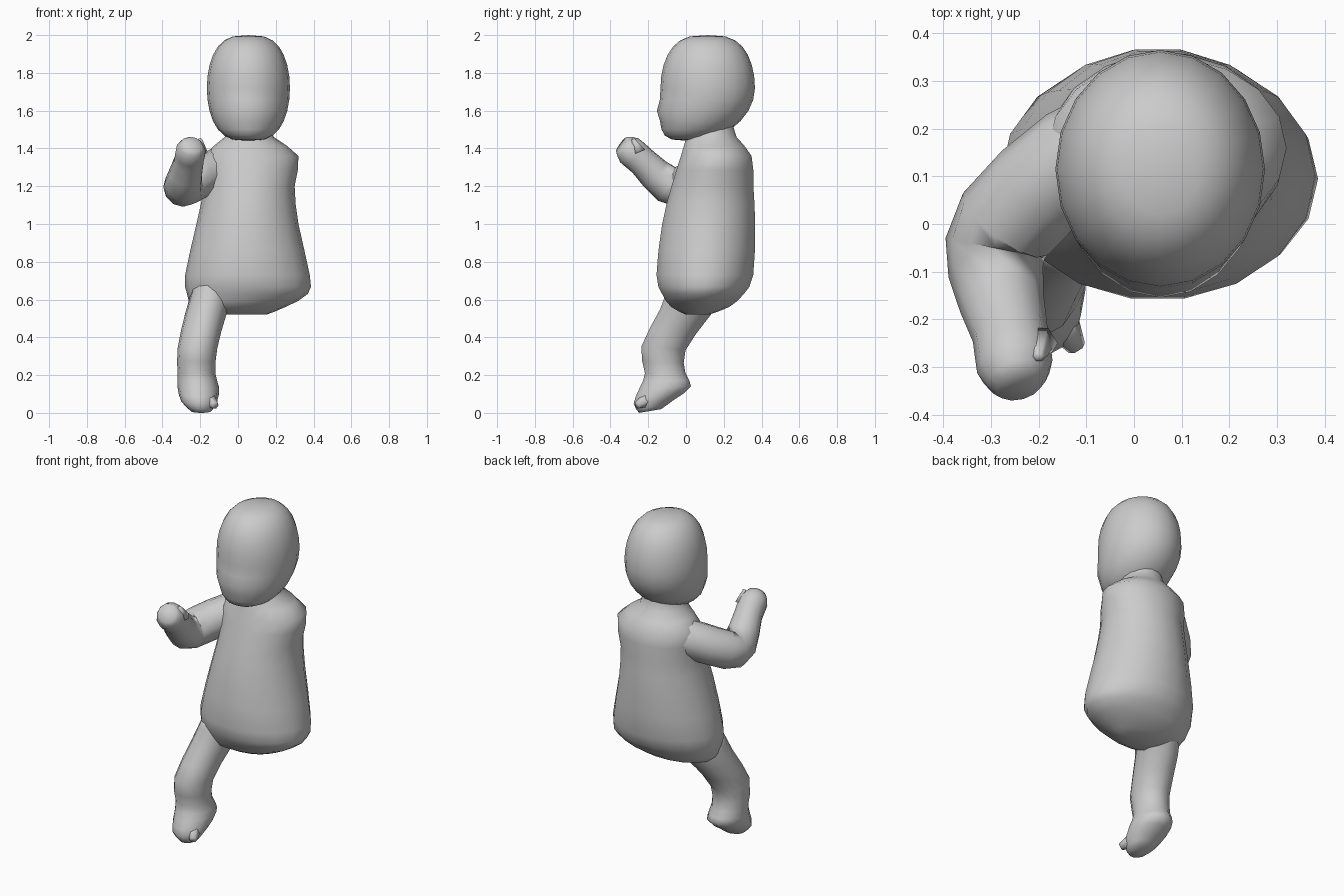
import bpy, bmesh, math
from mathutils import Vector

cube = bpy.data.objects.get("Cube")
if cube:
    bpy.data.objects.remove(cube, do_unlink=True)

clay = bpy.data.materials.new("clay_grey")
clay.use_nodes = True
grey = (0.6, 0.6, 0.6, 1)
clay.diffuse_color = grey
clay.node_tree.nodes["Principled BSDF"].inputs["Base Color"].default_value = grey


def finish(name, bm):
    """Turn a bmesh into a smooth shaded clay object."""
    bmesh.ops.recalc_face_normals(bm, faces=bm.faces)
    for face in bm.faces:
        face.smooth = True
    mesh = bpy.data.meshes.new(name)
    bm.to_mesh(mesh)
    bm.free()
    mesh.materials.append(clay)
    part = bpy.data.objects.new(name, mesh)
    bpy.context.collection.objects.link(part)


def refine(rows):
    """Insert a curved halfway row between each pair of neighbouring rows."""
    result = [rows[0]]
    for i in range(len(rows) - 1):
        before, after = rows[max(i - 1, 0)], rows[min(i + 2, len(rows) - 1)]
        halfway = [(9 * (b + c) - a - d) / 16
                   for a, b, c, d in zip(before, rows[i], rows[i + 1], after)]
        result += [halfway, rows[i + 1]]
    return result


def loft(name, rings, sides):
    """Skin ellipses given as centre and two half axes, closing both ends."""
    bm = bmesh.new()
    angles = [math.tau * i / sides for i in range(sides)]
    loops = [[bm.verts.new(centre + u * math.cos(a) + v * math.sin(a)) for a in angles]
             for centre, u, v in rings]
    for low, high in zip(loops, loops[1:]):
        for i in range(sides):
            bm.faces.new((low[i - 1], low[i], high[i], high[i - 1]))
    for loop, ring in ((loops[0], rings[0]), (loops[-1], rings[-1])):
        tip = bm.verts.new(ring[0])
        for i in range(sides):
            bm.faces.new((loop[i - 1], loop[i], tip))
    finish(name, bm)


def section(left, right, front_y, front_z, back_y, back_z):
    """Ellipse between two side limits, tilted from a front to a back point."""
    front, back = Vector((0, front_y, front_z)), Vector((0, back_y, back_z))
    middle = Vector(((left + right) / 2, 0, 0))
    half_width = Vector(((right - left) / 2, 0, 0))
    return (front + back) / 2 + middle, half_width, (back - front) / 2


def tube(name, stations, sides):
    """Round limb through stations of x, y, z and radius."""
    points = [Vector(s[:3]) for s in stations]
    rings = []
    for i, point in enumerate(points):
        ahead, behind = points[min(i + 1, len(points) - 1)], points[max(i - 1, 0)]
        direction = (ahead - behind).normalized()
        side = direction.cross(Vector((0, 0, 1))).normalized()
        radius = stations[i][3]
        rings.append((point, side * radius, side.cross(direction) * radius))
    loft(name, rings, sides)


# Torso with a wide seat and sloping shoulders: height, side limits, front, back
torso = (
    (0.52, -0.14, 0.15, 0, 0.12),
    (0.56, -0.24, 0.25, -0.08, 0.23),
    (0.63, -0.27, 0.37, -0.13, 0.31),
    (0.73, -0.28, 0.38, -0.16, 0.36),
    (1, -0.22, 0.32, -0.13, 0.37),
    (1.2, -0.18, 0.3, -0.08, 0.36),
    (1.36, -0.18, 0.32, -0.03, 0.35),
    (1.46, -0.07, 0.19, 0, 0.27),
    (1.54, -0.05, 0.17, 0.02, 0.25))
loft("torso", [section(left, right, front, z, back, z)
               for z, left, right, front, back in refine(torso)], 18)

# Head: a full sphere with the chin drawn forward and a soft mouth bulge
bm = bmesh.new()
bmesh.ops.create_uvsphere(bm, u_segments=20, v_segments=14, radius=1)
for vert in bm.verts:
    x, y, z = vert.co
    fullness = max(math.hypot(x, y), 0.01) ** -0.35
    chin = 0.1 * min(z, 0) ** 2
    mouth = 0.02 * max(-y, 0) * math.exp(-(8 * (z + 0.4)) ** 2)
    vert.co = (0.055 + 0.22 * x * fullness,
               0.115 + 0.25 * y * fullness - chin - mouth,
               1.72 + 0.28 * z)
finish("head", bm)

# Raised right arm ending in a closed hand
arm = (
    (0, 0.2, 1.31, 0.1),
    (-0.12, 0.14, 1.29, 0.11),
    (-0.27, 0, 1.21, 0.11),
    (-0.29, -0.1, 1.21, 0.1),
    (-0.26, -0.23, 1.33, 0.08),
    (-0.25, -0.3, 1.39, 0.08),
    (-0.24, -0.34, 1.42, 0.05))
tube("right_arm", refine(arm), 12)
tube("right_thumb", ((-0.2, -0.25, 1.38, 0.04), (-0.2, -0.28, 1.45, 0.01)), 6)

# Right leg, bent at the knee, with a forward pointing foot
leg = (
    (-0.24, 0, -0.08, 0.72, 0.2, 0.6),
    (-0.28, -0.06, -0.14, 0.55, 0.12, 0.5),
    (-0.32, -0.11, -0.24, 0.35, 0, 0.33),
    (-0.32, -0.12, -0.22, 0.21, 0, 0.21),
    (-0.32, -0.1, -0.25, 0.13, 0.03, 0.14),
    (-0.3, -0.11, -0.28, 0.05, -0.06, 0.07),
    (-0.25, -0.14, -0.25, 0, -0.13, 0.02))
loft("right_leg", [section(*row) for row in refine(leg)], 14)
tube("right_big_toe", ((-0.17, -0.18, 0.08, 0.05), (-0.12, -0.26, 0.04, 0.02)), 6)
